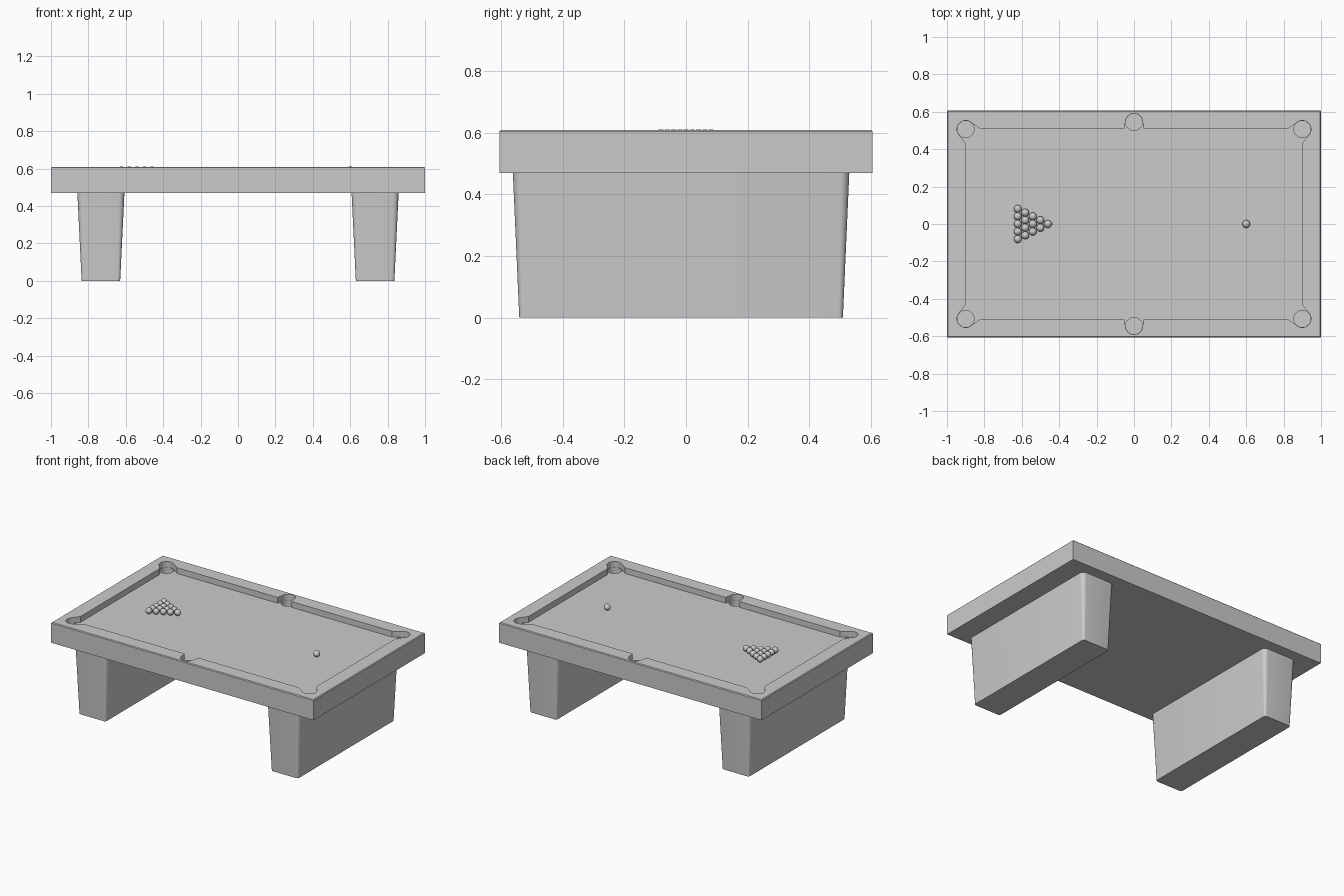
import bpy
import bmesh
from math import cos, sin, radians

old = bpy.data.objects.get("Cube")
if old:
    bpy.data.objects.remove(old, do_unlink=True)

grey = bpy.data.materials.new("plain grey")
grey.diffuse_color = (0.6, 0.6, 0.6, 1)
grey.use_nodes = True
grey.node_tree.nodes["Principled BSDF"].inputs["Base Color"].default_value = (0.6, 0.6, 0.6, 1)

TOP, UNDER, BED, POCKET_FLOOR = 0.61, 0.47, 0.57, 0.51
HALF_X, HALF_Y = 1.0, 0.606
RAIL_X, RAIL_Y = 0.9, 0.507
MID_Y = 0.545
POCKET_R = 0.046


def add_object(name, bm):
    bmesh.ops.recalc_face_normals(bm, faces=bm.faces)
    mesh = bpy.data.meshes.new(name)
    bm.to_mesh(mesh)
    bm.free()
    mesh.materials.append(grey)
    obj = bpy.data.objects.new(name, mesh)
    bpy.context.collection.objects.link(obj)
    return obj


def arc(cx, cy, r, start, end, steps):
    angles = [radians(start + (end - start) * i / steps) for i in range(steps + 1)]
    return [(cx + r * cos(a), cy + r * sin(a)) for a in angles]


def loft(name, lower, upper, z0, z1):
    """Closed solid between two outlines with equal point counts."""
    bm = bmesh.new()
    a = [bm.verts.new((x, y, z0)) for x, y in lower]
    b = [bm.verts.new((x, y, z1)) for x, y in upper]
    n = len(a)
    bm.faces.new(a)
    bm.faces.new(b)
    for i in range(n):
        j = (i + 1) % n
        bm.faces.new((a[i], a[j], b[j], b[i]))
    return add_object(name, bm)


def rounded_rect(cx, cy, hx, hy, r):
    pts = []
    for k, (sx, sy) in enumerate([(1, 1), (-1, 1), (-1, -1), (1, -1)]):
        pts += arc(cx + sx * (hx - r), cy + sy * (hy - r), r, 90 * k, 90 * k + 90, 6)
    return pts


def smooth(obj):
    bpy.ops.object.select_all(action="DESELECT")
    obj.select_set(True)
    bpy.context.view_layer.objects.active = obj
    bpy.ops.object.shade_smooth_by_angle(angle=radians(30))


def cut(target, cutter):
    mod = target.modifiers.new("cut", "BOOLEAN")
    mod.operation = "DIFFERENCE"
    mod.solver = "EXACT"
    mod.object = cutter
    bpy.context.view_layer.objects.active = target
    bpy.ops.object.modifier_apply(modifier=mod.name)
    bpy.data.objects.remove(cutter, do_unlink=True)


# Table top slab with a fine chamfer round the upper edge
bm = bmesh.new()
bmesh.ops.create_cube(bm, size=2)
for v in bm.verts:
    v.co = (v.co.x * HALF_X, v.co.y * HALF_Y, TOP if v.co.z > 0 else UNDER)
rim = [e for e in bm.edges if all(v.co.z > BED for v in e.verts)]
bmesh.ops.bevel(bm, geom=rim, offset=0.005, segments=1, affect="EDGES")
table = add_object("table_top", bm)

# Sunken bed: one quarter of the rail outline, mirrored both ways
quarter = arc(0, MID_Y, POCKET_R, 90, 0, 10)
quarter += [(0.053, RAIL_Y), (0.82, RAIL_Y)]
quarter += arc(RAIL_X, RAIL_Y, POCKET_R, 125, -37, 18)
quarter += [(RAIL_X, 0.43)]
back = quarter[::-1]
outline = (quarter + [(x, -y) for x, y in back]
           + [(-x, -y) for x, y in quarter[1:]]
           + [(-x, y) for x, y in back[:-1]])
cut(table, loft("bed_cutter", outline, outline, BED, TOP + 0.1))

# Six pockets sunk below the bed
for sy in (-1, 1):
    for x, y in ((-RAIL_X, RAIL_Y), (0, MID_Y), (RAIL_X, RAIL_Y)):
        ring = arc(x, sy * y, POCKET_R - 0.001, 0, 360, 40)[:-1]
        cut(table, loft("pocket_cutter", ring, ring, POCKET_FLOOR, BED + 0.02))
smooth(table)

# Tapered slab legs with rounded upright corners
for side, name in ((-1, "right_leg"), (1, "left_leg")):
    cx, cy = side * 0.733, -0.016
    leg = loft(name, rounded_rect(cx, cy, 0.103, 0.526, 0.015),
               rounded_rect(cx, cy, 0.126, 0.547, 0.03), 0, UNDER + 0.004)
    smooth(leg)

# Balls: a racked triangle and a single ball
BALL_R = 0.021


def add_ball(name, x, y):
    bm = bmesh.new()
    bmesh.ops.create_uvsphere(bm, u_segments=20, v_segments=12, radius=BALL_R)
    ball = add_object(name, bm)
    ball.location = (x, y, BED + BALL_R)
    smooth(ball)


for row in range(5):
    for i in range(row + 1):
        add_ball("racked_ball", -0.46 - 0.0405 * row, (i - row / 2) * 0.0405)
add_ball("single_ball", 0.6, 0)
